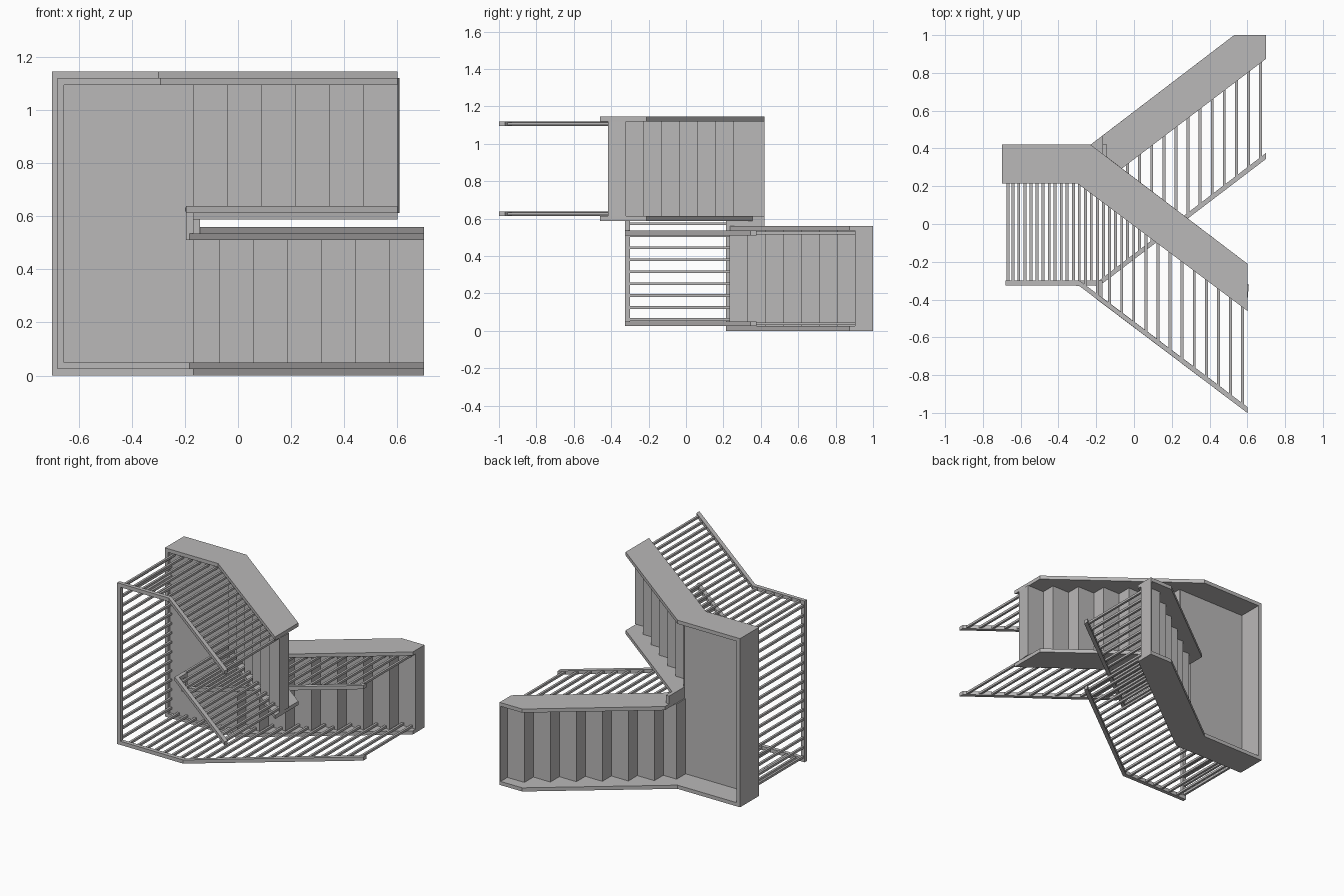
import bpy
import bmesh

cube = bpy.data.objects.get("Cube")
if cube:
    bpy.data.objects.remove(cube, do_unlink=True)

grey = bpy.data.materials.new("warm_grey")
grey.use_nodes = True
colour = (0.49, 0.48, 0.48, 1)
grey.diffuse_color = colour
grey.node_tree.nodes["Principled BSDF"].inputs["Base Color"].default_value = colour


def finish(name, bm):
    bmesh.ops.recalc_face_normals(bm, faces=bm.faces)
    mesh = bpy.data.meshes.new(name)
    bm.to_mesh(mesh)
    bm.free()
    mesh.materials.append(grey)
    bpy.context.collection.objects.link(bpy.data.objects.new(name, mesh))


def prism(name, outline, z0, z1):
    """Side profile in x, y extruded across the stair width (z)."""
    bm = bmesh.new()
    face = bm.faces.new([bm.verts.new((x, y, z0)) for x, y in outline])
    new = bmesh.ops.extrude_face_region(bm, geom=[face])["geom"]
    verts = [g for g in new if isinstance(g, bmesh.types.BMVert)]
    bmesh.ops.translate(bm, verts=verts, vec=(0, 0, z1 - z0))
    finish(name, bm)


def add_box(bm, x0, x1, y0, y1, z0, z1):
    verts = bmesh.ops.create_cube(bm, size=1)["verts"]
    for v in verts:
        v.co = (x1 if v.co.x > 0 else x0, y1 if v.co.y > 0 else y0,
                z1 if v.co.z > 0 else z0)


def box(name, *bounds):
    bm = bmesh.new()
    add_box(bm, *bounds)
    finish(name, bm)


# Main dimensions: the stair lies on its side, so its upward direction is -y
T = 0.025                       # board thickness and rail width
WIDTH = 1.145
LOW_IN, UP_IN = 0.56, 0.588     # inner sides of the two flights
LEFT, EDGE = -0.70, -0.168      # landing ends
LAND = 0.232                    # landing walking surface
RUN, RISE = 0.128, 0.096
RAIL = -0.3125                  # landing handrail centre
SLAB, RISER = 0.024, 0.008

# Stringers
low_slope = [(0.7, 0.875), (0.7, 1), (0.53, 1)]
up_slope = [(0.6, -0.46), (0.6, -0.21)]
prism("lower_outer_stringer", [(LEFT, 0.42), (LEFT, 0.215), (EDGE, 0.215)]
      + low_slope + [(-0.23, 0.42)], 0, T)
prism("lower_inner_stringer", [(EDGE, 0.215)] + low_slope + [(EDGE, 0.467)],
      LOW_IN - T, LOW_IN)
prism("upper_outer_stringer", [(LEFT, 0.42), (LEFT, 0.215), (-0.3, 0.215)]
      + up_slope + [(-0.23, 0.42)], WIDTH - T, WIDTH)
prism("upper_inner_stringer", [(EDGE, 0.117)] + up_slope + [(EDGE, 0.374)],
      UP_IN, UP_IN + T)

# Landing
box("landing_slab", LEFT, EDGE, LAND, LAND + SLAB, T, WIDTH - T)
box("landing_end_board", LEFT, LEFT + T, 0.215, 0.42, T, WIDTH - T)
box("landing_gap_board", EDGE, EDGE + T, 0.215, 0.42, LOW_IN - T, UP_IN + T)

# Stepped treads and risers
top, under = [], []
for i in range(8):
    x, y = 0.7 - RUN * i, 1 - RISE * i
    nxt = max(x - RUN, EDGE)
    x = max(x, EDGE)
    top += [(x, y), (x, y - RISE)]
    under += [(x - RISER, y + (SLAB if i else 0)), (x - RISER, y - RISE + SLAB)]
prism("lower_steps", top + under[::-1], T, LOW_IN - T)

top, under = [], []
for i in range(7):
    x, y = EDGE + RUN * i, LAND - RISE * i
    end = y - RISE + (SLAB if i == 6 else 0)
    top += [(x, y), (x, end)]
    under += [(x + RISER, y + SLAB), (x + RISER, y - RISE + SLAB)]
prism("upper_steps", top + under[-2::-1], UP_IN + T, WIDTH - T)


# Handrail heights and walking surface heights at any x
def low_rail(x):
    return max(RAIL, 0.361 + 0.763 * (x - 0.7))


def up_rail(x):
    return min(RAIL, RAIL - 0.754 * (x + 0.291))


def low_floor(x):
    return LAND if x < EDGE else 1 - RISE * (int((0.7 - x) / RUN) + 1)


def up_floor(x):
    return LAND if x < EDGE else LAND - RISE * (int((x - EDGE) / RUN) + 1)


def rail(name, height, start, bend, end, z):
    xs = [start, bend, end] if start < bend else [start, end]
    half = [T / 2, 0.0145, 0.016] if start < bend else [0.016, 0.016]
    lower = [(x, height(x) - h) for x, h in zip(xs, half)]
    upper = [(x, height(x) + h) for x, h in zip(xs, half)]
    prism(name, lower + upper[::-1], z, z + T)


LOW_Z = (T, LOW_IN - 2 * T)
UP_Z = (WIDTH - 2 * T, UP_IN + T)
rail("lower_outer_handrail", low_rail, -0.68, -0.183, 0.7, LOW_Z[0])
rail("lower_inner_handrail", low_rail, -0.195, -0.183, 0.7, LOW_Z[1])
rail("upper_outer_handrail", up_rail, -0.68, -0.291, 0.6, UP_Z[0])
rail("upper_inner_handrail", up_rail, -0.195, -0.291, 0.6, UP_Z[1])
box("landing_end_handrail", -0.68, -0.655, RAIL - T / 2, RAIL + T / 2,
    2 * T, WIDTH - 2 * T)
box("inner_rail_link", -0.195, EDGE, RAIL - T / 2, RAIL + T / 2,
    LOW_Z[1] + T, UP_Z[1] + T)
box("inner_rail_post", -0.195, EDGE, up_rail(-0.18), RAIL + T / 2,
    UP_Z[1], UP_Z[1] + T)

# Balusters
HALF, GAP = 0.0075, 0.064


def balusters(name, height, floor, first, last, z):
    bm = bmesh.new()
    x = first
    while x > last:
        add_box(bm, x - HALF, x + HALF, height(x), floor(x),
                z + T / 2 - HALF, z + T / 2 + HALF)
        x -= GAP
    finish(name, bm)


balusters("lower_outer_balusters", low_rail, low_floor, 0.67, -0.66, LOW_Z[0])
balusters("lower_inner_balusters", low_rail, low_floor, 0.67, -0.2, LOW_Z[1])
balusters("upper_outer_balusters", up_rail, up_floor, 0.575, -0.66, UP_Z[0])
balusters("upper_inner_balusters", up_rail, up_floor, 0.575, -0.2, UP_Z[1])

bm = bmesh.new()
for i in range(17):
    z = 0.06 + GAP * i
    add_box(bm, -0.675, -0.66, RAIL, LAND, z - HALF, z + HALF)
finish("landing_end_balusters", bm)
